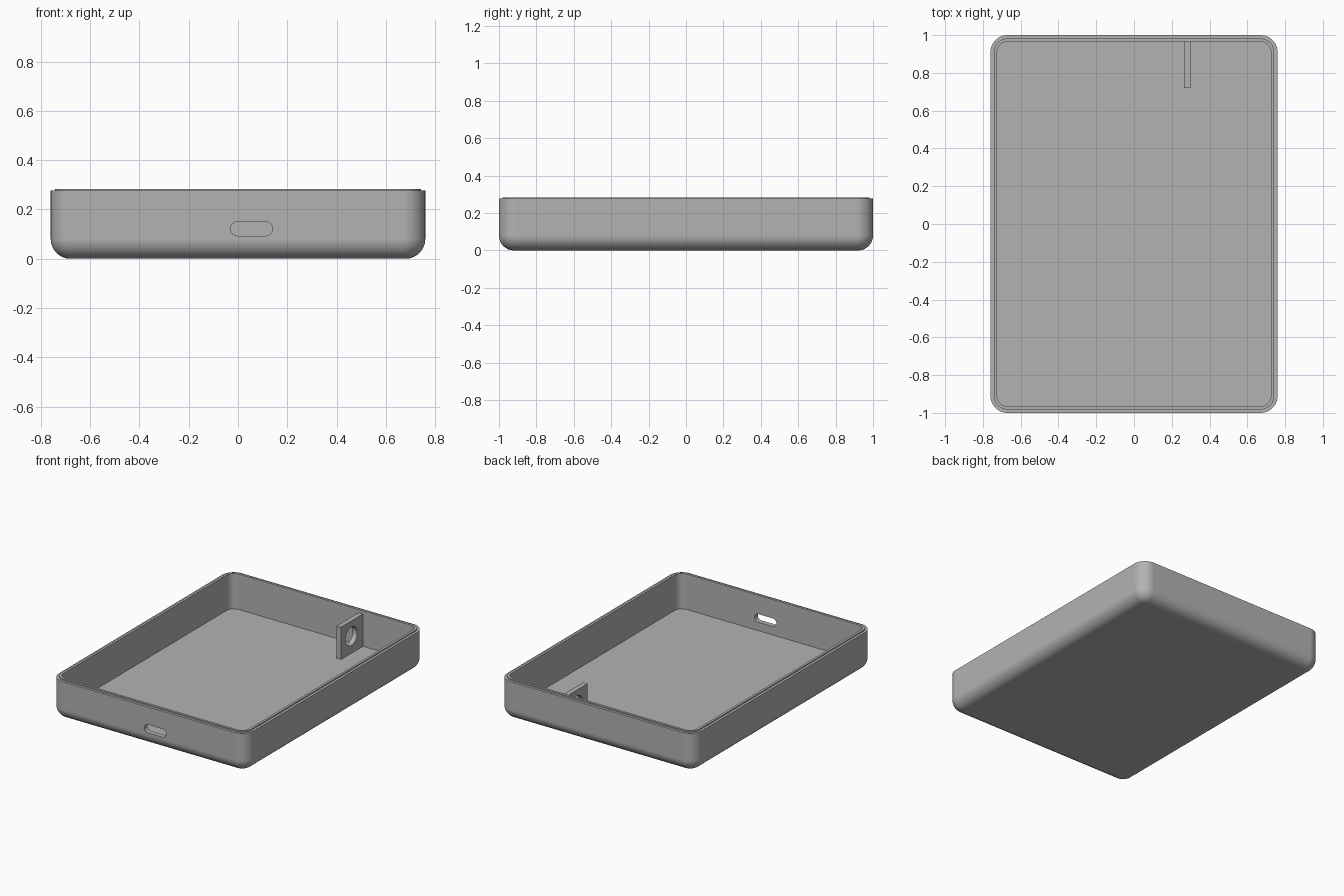
import bpy, bmesh, math
from mathutils import Matrix

cube = bpy.data.objects.get("Cube")
if cube:
    bpy.data.objects.remove(cube, do_unlink=True)

HALF_X, HALF_Y, CORNER = 0.76, 1.0, 0.09
FILLET, WALL, LIP = 0.08, 0.035, 0.018
RIM_Z, TOP_Z, FLOOR_Z = 0.276, 0.284, 0.034
STEPS = 12

grey = bpy.data.materials.new("plastic grey")
grey.use_nodes = True
grey.diffuse_color = (0.45, 0.45, 0.45, 1)
grey.node_tree.nodes["Principled BSDF"].inputs["Base Color"].default_value = grey.diffuse_color


def make_object(name, bm):
    bmesh.ops.recalc_face_normals(bm, faces=bm.faces)
    mesh = bpy.data.meshes.new(name)
    bm.to_mesh(mesh)
    bm.free()
    mesh.materials.append(grey)
    obj = bpy.data.objects.new(name, mesh)
    bpy.context.collection.objects.link(obj)
    return obj


def rounded_ring(bm, inset, z):
    """Rounded rectangle of vertices, inset from the outer wall."""
    radius = CORNER - inset
    cx, cy = HALF_X - CORNER, HALF_Y - CORNER
    ring = []
    for quarter, (sx, sy) in enumerate([(1, 1), (-1, 1), (-1, -1), (1, -1)]):
        for i in range(STEPS + 1):
            a = (quarter + i / STEPS) * math.pi / 2
            ring.append(bm.verts.new((sx * cx + radius * math.cos(a),
                                      sy * cy + radius * math.sin(a), z)))
    return ring


def box(name, low, high):
    bm = bmesh.new()
    size = [h - l for l, h in zip(low, high)]
    mid = [(h + l) / 2 for l, h in zip(low, high)]
    bmesh.ops.create_cube(bm, size=1, matrix=Matrix.Translation(mid) @ Matrix.Diagonal((*size, 1)))
    return make_object(name, bm)


def prism(name, outline, to_world, depth):
    """Extrude a flat outline along its local z, centred on zero."""
    bm = bmesh.new()
    face = bm.faces.new([bm.verts.new((x, y, -depth / 2)) for x, y in outline])
    top = bmesh.ops.extrude_face_region(bm, geom=[face])["geom"]
    bmesh.ops.translate(bm, vec=(0, 0, depth),
                        verts=[v for v in top if isinstance(v, bmesh.types.BMVert)])
    bm.transform(to_world)
    return make_object(name, bm)


def capsule(radius, half_straight, count=48):
    points = []
    for i in range(count):
        a = 2 * math.pi * (i + 0.5) / count
        shift = math.copysign(half_straight, math.cos(a))
        points.append((shift + radius * math.cos(a), radius * math.sin(a)))
    return points


def cut(obj, cutter):
    mod = obj.modifiers.new("cut", 'BOOLEAN')
    mod.object, mod.operation, mod.solver = cutter, 'DIFFERENCE', 'EXACT'
    bpy.context.view_layer.objects.active = obj
    bpy.ops.object.modifier_apply(modifier=mod.name)
    bpy.data.objects.remove(cutter, do_unlink=True)


def smooth(obj):
    bpy.ops.object.select_all(action='DESELECT')
    obj.select_set(True)
    bpy.context.view_layer.objects.active = obj
    bpy.ops.object.shade_smooth_by_angle(angle=math.radians(30))
    obj.modifiers.new("even shading", 'WEIGHTED_NORMAL').keep_sharp = True


# Tray shell: rounded bottom, wall, stepped lip and flat floor
profile = []
for i in range(STEPS + 1):
    a = i / STEPS * math.pi / 2
    profile.append((FILLET * (1 - math.sin(a)), FILLET * (1 - math.cos(a))))
profile += [(0, RIM_Z), (LIP, RIM_Z), (LIP, TOP_Z), (WALL, TOP_Z), (WALL, FLOOR_Z)]

bm = bmesh.new()
rings = [rounded_ring(bm, inset, z) for inset, z in profile]
for lower, upper in zip(rings, rings[1:]):
    for i in range(len(lower)):
        j = (i + 1) % len(lower)
        bm.faces.new((lower[i], lower[j], upper[j], upper[i]))
bm.faces.new(rings[0])
bm.faces.new(rings[-1])
tray = make_object("tray_shell", bm)

# Port slot through the front wall
facing_y = Matrix.Rotation(math.pi / 2, 4, 'X')
cut(tray, prism("slot_cutter", capsule(0.029, 0.056),
                Matrix.Translation((0.055, -HALF_Y, 0.122)) @ facing_y, 0.3))
smooth(tray)

# Upright tab at the back wall with a round hole
tab = box("strap_tab", (0.265, 0.72, FLOOR_Z - 0.01), (0.30, HALF_Y - WALL + 0.01, 0.262))
facing_x = Matrix.Rotation(math.pi / 2, 4, 'Y')
cut(tab, prism("hole_cutter", capsule(0.065, 0),
               Matrix.Translation((0.28, 0.835, 0.155)) @ facing_x, 0.2))
smooth(tab)
